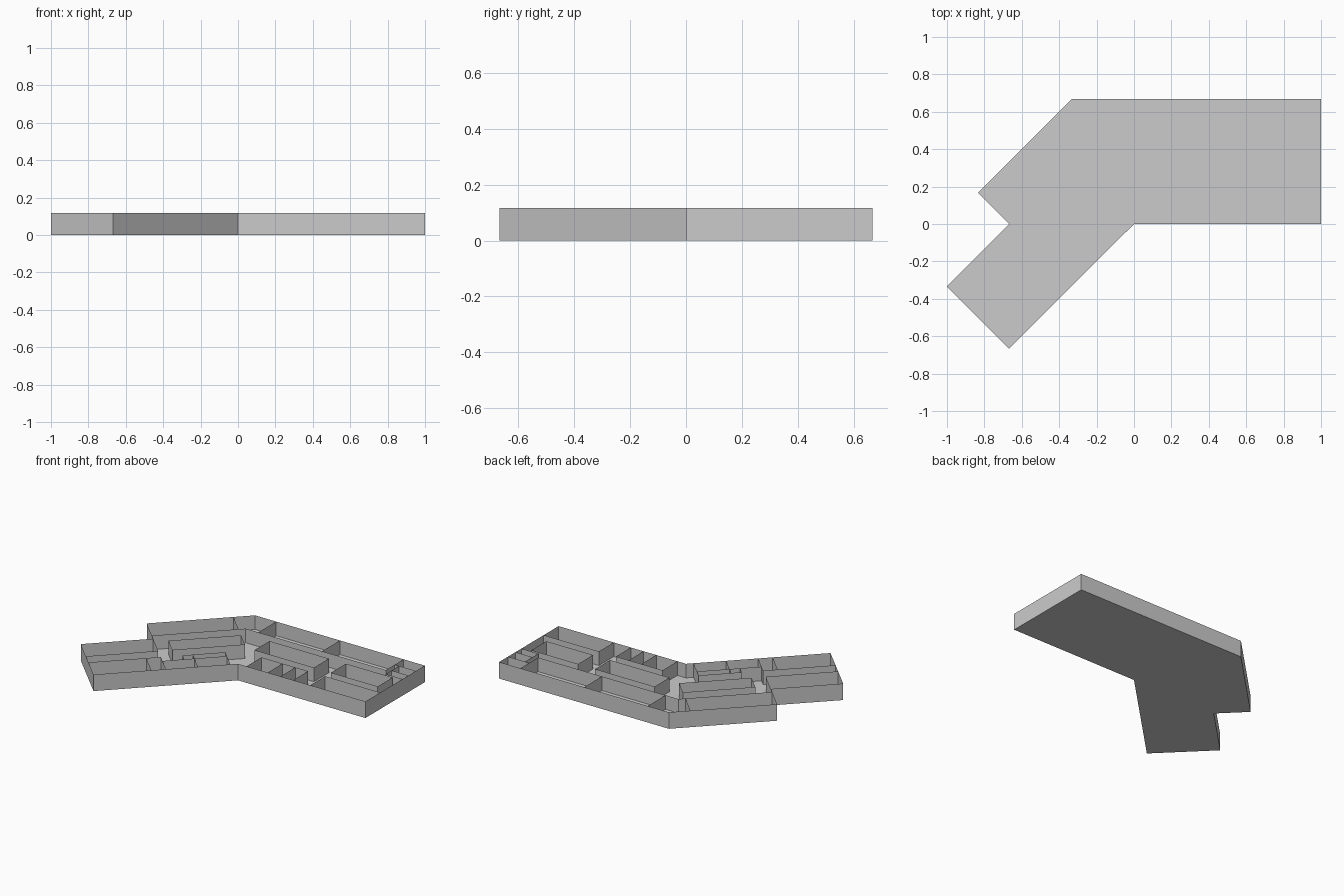
import bpy, bmesh

if "Cube" in bpy.data.objects:
    bpy.data.objects.remove(bpy.data.objects["Cube"])

FLOOR, TOP = 0.017, 0.117


def finish(name, bm):
    mesh = bpy.data.meshes.new(name)
    bm.to_mesh(mesh)
    bm.free()
    bpy.context.collection.objects.link(bpy.data.objects.new(name, mesh))


def wall(name, pts, closed=False):
    """Thin upright partition following a path in plan."""
    bm = bmesh.new()
    lo = [bm.verts.new((x, y, FLOOR)) for x, y in pts]
    hi = [bm.verts.new((x, y, TOP)) for x, y in pts]
    n = len(pts)
    for i in range(n if closed else n - 1):
        j = (i + 1) % n
        bm.faces.new((lo[i], lo[j], hi[j], hi[i]))
    finish(name, bm)


def wing(s, t):
    """Plan position in the diagonal wing: s along it, t across it."""
    return (-s - t, t - s)


def box(x0, x1, y0, y1, place=lambda x, y: (x, y)):
    return [place(*p) for p in ((x0, y0), (x1, y0), (x1, y1), (x0, y1))]


outline = [(0, 0), (1, 0), (1, 0.667), wing(-0.167, 0.5), wing(0.333, 0.5),
           wing(0.333, 0.333), wing(0.667, 0.333), wing(0.667, 0)]

# floor slab
bm = bmesh.new()
base = bm.faces.new([bm.verts.new((x, y, 0)) for x, y in outline])
ext = bmesh.ops.extrude_face_region(bm, geom=[base])
for v in ext["geom"]:
    if isinstance(v, bmesh.types.BMVert):
        v.co.z = FLOOR
bmesh.ops.recalc_face_normals(bm, faces=bm.faces)
finish("floor_slab", bm)

# outer wall
wall("outer_wall", outline, True)

# main wing: front row, elevators and stairs beside a cross corridor
wall("elevator_block", [(0.067, 0), (0.067, 0.167), (0.433, 0.167), (0.433, 0)])
for i, x in enumerate((0.233, 0.333)):
    wall(f"elevator_partition_{i + 1}", [(x, 0), (x, 0.167)])
wall("front_right_room", [(0.567, 0), (0.567, 0.167), (1, 0.167)])

# main wing: freestanding middle rooms
wall("middle_left_room", box(-0.033, 0.433, 0.233, 0.4), True)
wall("middle_right_room", box(0.567, 0.933, 0.233, 0.4), True)

# main wing: back row, continuing round the bend into the diagonal wing
wall("back_row_corridor_wall",
     [(0.833, 0.467), (-0.267, 0.467), wing(0.333, 0.367)])
for i, x in enumerate((-0.167, 0.333, 0.833)):
    wall(f"back_row_partition_{i + 1}", [(x, 0.467), (x, 0.667)])
wall("diagonal_back_room_partition", [wing(-0.067, 0.367), wing(-0.067, 0.5)])

# stairs and washrooms at the right end
wall("right_stairs", [(0.833, 0.567), (1, 0.567)])
wall("right_washrooms", [(0.867, 0.567), (0.867, 0.417), (1, 0.417)])
wall("right_washroom_partition", [(0.867, 0.483), (1, 0.483)])

# diagonal wing: middle room and end rooms
wall("diagonal_middle_room", box(-0.067, 0.267, 0.2, 0.3, wing), True)
wall("end_back_room", [wing(0.333, 0.333), wing(0.333, 0.2), wing(0.667, 0.2)])
wall("end_front_room", [wing(0.333, 0), wing(0.333, 0.133), wing(0.667, 0.133)])
wall("diagonal_stairs_partition", [wing(0.4, 0), wing(0.4, 0.133)])

# diagonal wing: washrooms in two rows
wall("diagonal_washrooms",
     [wing(0.035, 0), wing(0.035, 0.133), wing(0.233, 0.133), wing(0.233, 0.09)])
wall("diagonal_washroom_row_wall", [wing(0.035, 0.09), wing(0.333, 0.09)])
wall("diagonal_washroom_partition", [wing(0.185, 0), wing(0.185, 0.133)])
